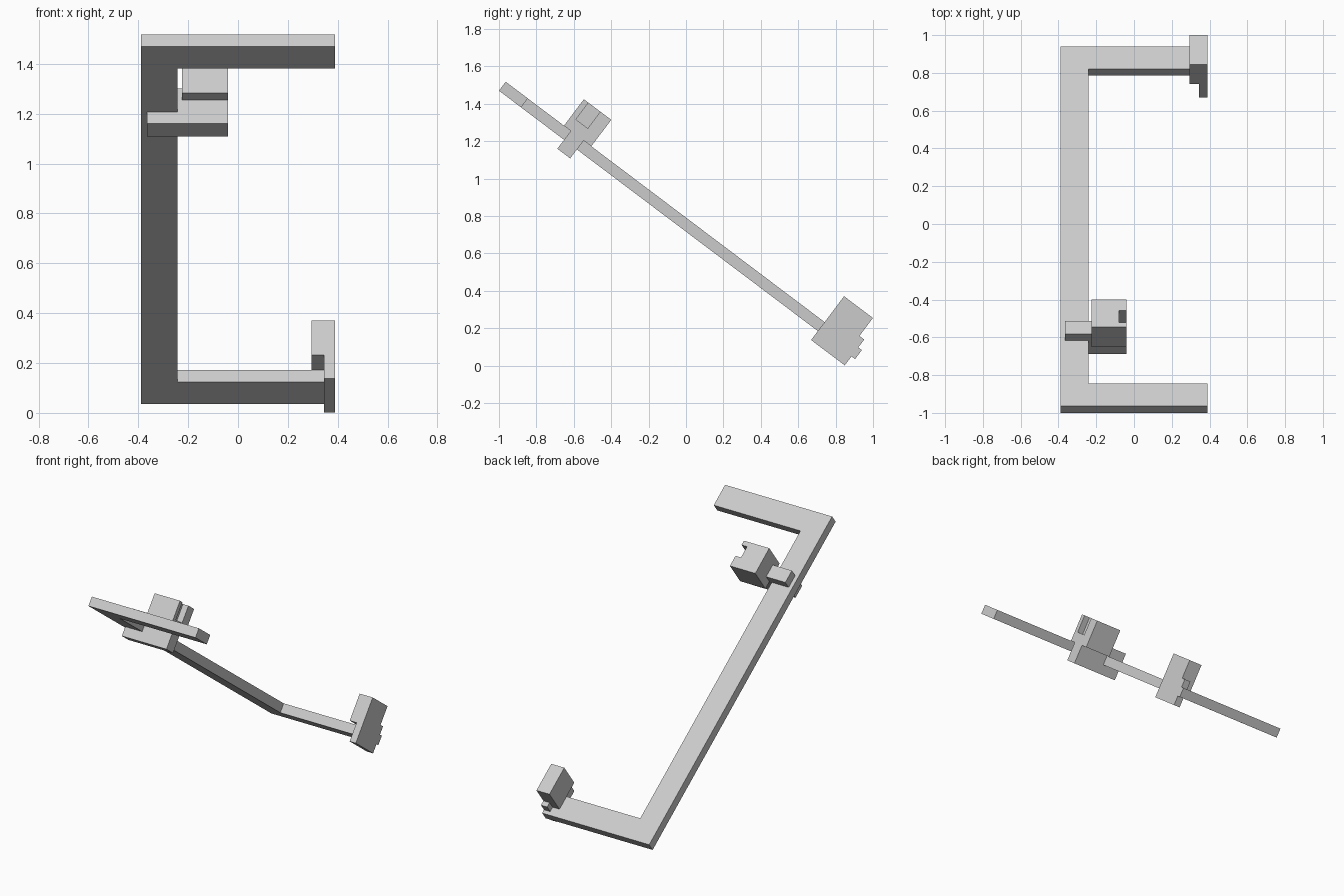
import bpy
import bmesh
from math import radians
from mathutils import Matrix

cube = bpy.data.objects.get("Cube")
if cube:
    bpy.data.objects.remove(cube, do_unlink=True)

# Single matte grey
grey = bpy.data.materials.new("matte grey")
grey.use_nodes = True
grey.diffuse_color = (0.6, 0.6, 0.6, 1)
grey.node_tree.nodes["Principled BSDF"].inputs["Base Color"].default_value = (0.6, 0.6, 0.6, 1)

# Parts are laid out flat (x across, y along the frame, z through it), then tilted
TILT = Matrix.Translation((0, -1, 1.47)) @ Matrix.Rotation(radians(-37), 4, "X")
LENGTH, HALF, BAR, THICK = 2.384, 0.39, 0.148, 0.06


def prism(name, outline, low, high):
    """Extrude a flat outline between two heights."""
    bm = bmesh.new()
    face = bm.faces.new([bm.verts.new((x, y, low)) for x, y in outline])
    top = bmesh.ops.extrude_face_region(bm, geom=[face])["geom"]
    bmesh.ops.translate(bm, vec=(0, 0, high - low),
                        verts=[v for v in top if isinstance(v, bmesh.types.BMVert)])
    bmesh.ops.recalc_face_normals(bm, faces=bm.faces)
    mesh = bpy.data.meshes.new(name)
    bm.to_mesh(mesh)
    bm.free()
    mesh.materials.append(grey)
    obj = bpy.data.objects.new(name, mesh)
    bpy.context.collection.objects.link(obj)
    obj.matrix_world = TILT
    return obj


def box(name, x0, x1, y0, y1, low, high):
    return prism(name, [(x0, y0), (x1, y0), (x1, y1), (x0, y1)], low, high)


# C-shaped flat frame
inner = BAR - HALF
prism("frame", [(-HALF, 0), (HALF, 0), (HALF, BAR), (inner, BAR),
                (inner, LENGTH - BAR), (HALF, LENGTH - BAR),
                (HALF, LENGTH), (-HALF, LENGTH)], 0, THICK)

# Block and clip at the end of the lower arm
box("lower_block", 0.295, HALF, 2.135, 2.328, THICK, 0.233)
box("lower_clip", 0.345, HALF, 2.135, 2.36, -0.06, 0.113)

# Slotted block and clip on the long bar
upper_block = box("upper_block", -0.225, -0.04, 0.39, 0.573, THICK, 0.237)
box("upper_clip", -0.365, -0.04, 0.436, 0.522, -0.06, 0.117)

# Slot open to the top and the left side of the upper block
cutter = box("slot_cutter", -0.08, 0.0, 0.421, 0.5, 0.125, 0.3)
cutter.hide_render = True
cut = upper_block.modifiers.new("slot", "BOOLEAN")
cut.operation = "DIFFERENCE"
cut.solver = "EXACT"
cut.object = cutter
bpy.context.view_layer.objects.active = upper_block
bpy.ops.object.modifier_apply(modifier=cut.name)
bpy.data.objects.remove(cutter, do_unlink=True)
